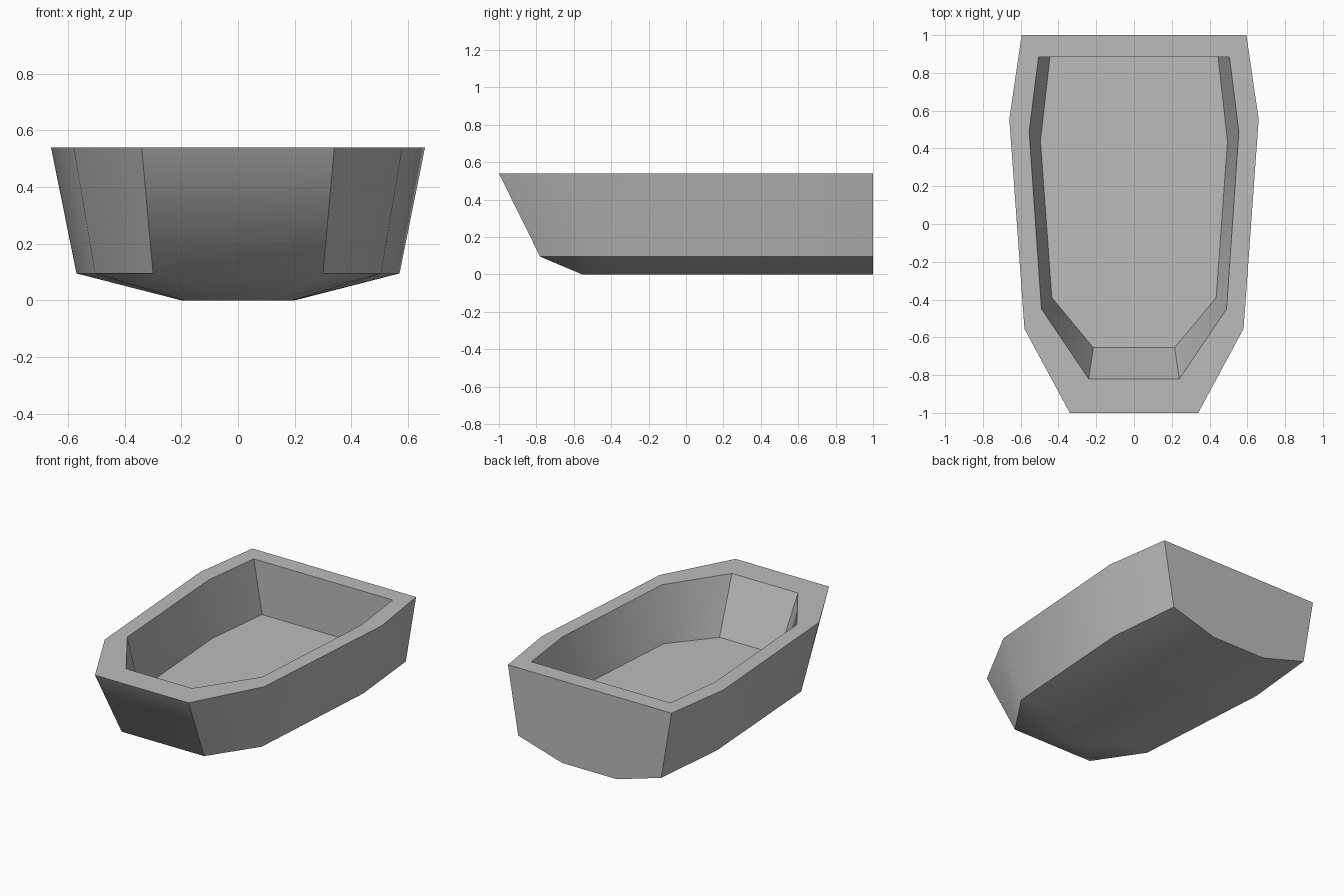
import bpy, bmesh, math

cube = bpy.data.objects.get("Cube")
if cube:
    bpy.data.objects.remove(cube, do_unlink=True)

grey = bpy.data.materials.new("hull_grey")
grey.use_nodes = True
colour = (0.5, 0.5, 0.5, 1)
grey.diffuse_color = colour
grey.node_tree.nodes["Principled BSDF"].inputs["Base Color"].default_value = colour

# Half outlines from bow to stern: (height, [(x, y), ...])
KEEL = (0.0, [(0.12, -0.555), (0.19, -0.36), (0.2, 0.45), (0.2, 1.0)])
CHINE = (0.095, [(0.30, -0.78), (0.505, -0.475), (0.57, 0.49), (0.52, 1.0)])
GUNWALE = (0.54, [(0.34, -1.0), (0.58, -0.555), (0.66, 0.555), (0.595, 1.0)])
RIM = (0.54, [(0.24, -0.82), (0.49, -0.45), (0.555, 0.49), (0.505, 0.885)])
FLOOR = (0.19, [(0.215, -0.655), (0.435, -0.39), (0.495, 0.44), (0.445, 0.885)])


def ring(bm, outline):
    """Mirror a half outline into a closed loop of vertices."""
    z, half = outline
    loop = half + [(-x, y) for x, y in reversed(half)]
    return [bm.verts.new((x, y, z)) for x, y in loop]


# Hull: skin up the outside, over the rim and down to the inner floor
bm = bmesh.new()
rings = [ring(bm, o) for o in (KEEL, CHINE, GUNWALE, RIM, FLOOR)]
for low, high in zip(rings, rings[1:]):
    n = len(low)
    for i in range(n):
        j = (i + 1) % n
        bm.faces.new((low[i], low[j], high[j], high[i]))
bm.faces.new(list(reversed(rings[0])))
bm.faces.new(rings[-1])
bmesh.ops.recalc_face_normals(bm, faces=bm.faces)

mesh = bpy.data.meshes.new("boat_hull")
bm.to_mesh(mesh)
bm.free()
mesh.materials.append(grey)
hull = bpy.data.objects.new("boat_hull", mesh)
bpy.context.collection.objects.link(hull)

# Soft bow and sides, crisp rim, chine and stern
bpy.ops.object.select_all(action='DESELECT')
hull.select_set(True)
bpy.context.view_layer.objects.active = hull
bpy.ops.object.shade_smooth_by_angle(angle=math.radians(45))
